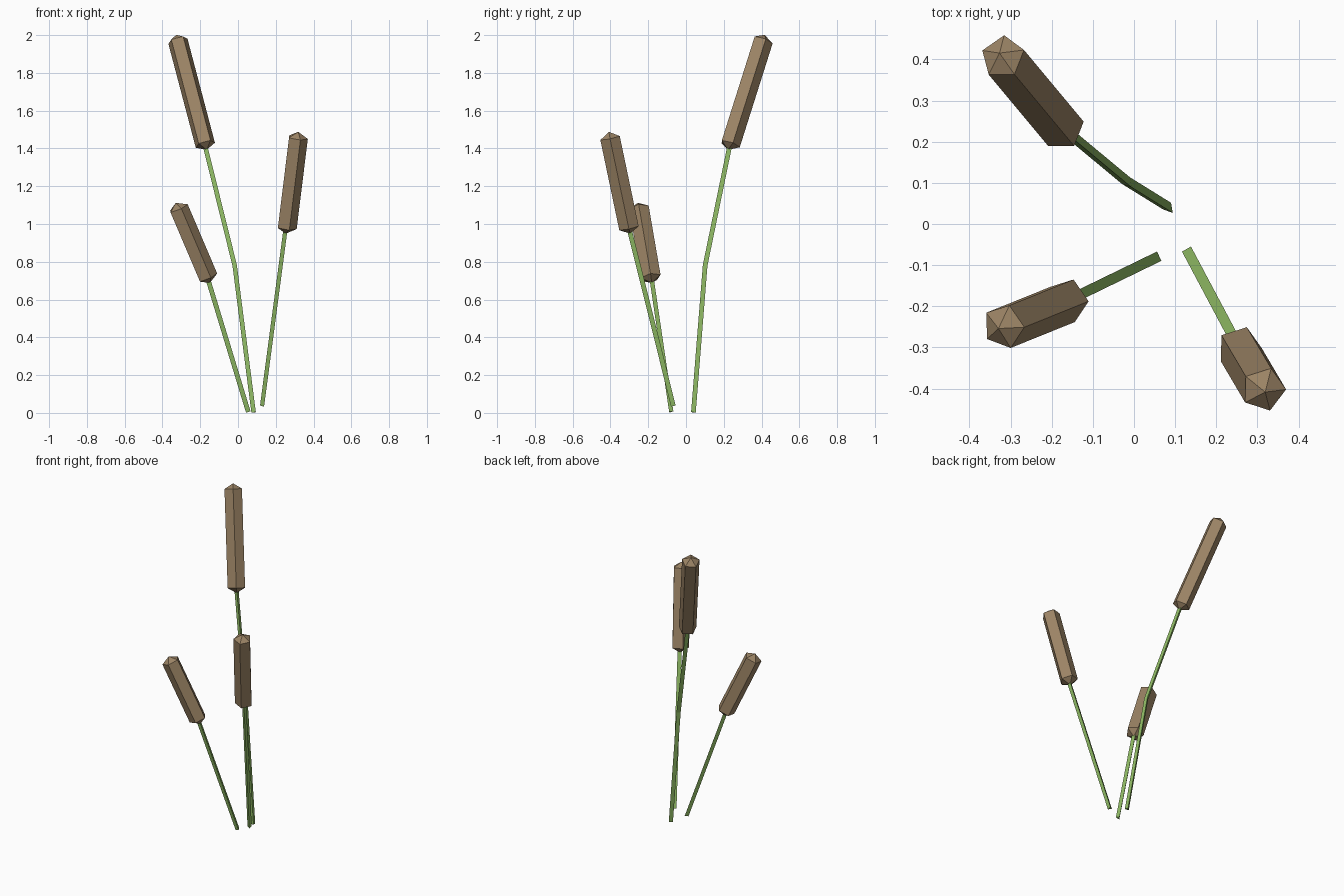
import bpy, math
from mathutils import Vector

if "Cube" in bpy.data.objects:
    bpy.data.objects.remove(bpy.data.objects["Cube"])


def material(name, color):
    m = bpy.data.materials.new(name)
    m.diffuse_color = (*color, 1)
    m.use_nodes = True
    m.node_tree.nodes["Principled BSDF"].inputs["Base Color"].default_value = m.diffuse_color
    return m


GREEN = material("stem green", (0.28, 0.50, 0.13))
BROWN = material("seed head brown", (0.33, 0.23, 0.13))


def ring(center, axis, radius, sides, phase):
    """Regular ring square to the axis; its first corner points along the plan angle."""
    a = axis.normalized()
    h = Vector((math.cos(phase), math.sin(phase), 0))
    u = (h - a * h.dot(a)).normalized() if abs(a.z) < 1e-6 else \
        Vector((h.x, h.y, -(h.x * a.x + h.y * a.y) / a.z)).normalized()
    v = a.cross(u)
    steps = [2 * math.pi * i / sides for i in range(sides)]
    return [center + radius * (u * math.cos(t) + v * math.sin(t)) for t in steps]


def prism(name, path, radius, sides, phase, mat, tip=0):
    """Faceted tube along the path, with flat ends or low pyramid ends."""
    path = [Vector(p) for p in path]
    n = len(path)
    verts, faces = [], []
    for i, p in enumerate(path):
        dirs = []
        if i > 0:
            dirs.append((p - path[i - 1]).normalized())
        if i < n - 1:
            dirs.append((path[i + 1] - p).normalized())
        verts += ring(p, sum(dirs, Vector()), radius, sides, phase)
    for k in range(n - 1):
        for i in range(sides):
            j = (i + 1) % sides
            b = k * sides
            faces.append((b + i, b + j, b + sides + j, b + sides + i))
    top = (n - 1) * sides
    if tip:
        low, high = len(verts), len(verts) + 1
        verts.append(path[0] + (path[0] - path[1]).normalized() * tip)
        verts.append(path[-1] + (path[-1] - path[-2]).normalized() * tip)
        for i in range(sides):
            j = (i + 1) % sides
            faces += [(j, i, low), (top + i, top + j, high)]
    else:
        faces += [tuple(reversed(range(sides))), tuple(range(top, top + sides))]
    me = bpy.data.meshes.new(name)
    me.from_pydata([tuple(v) for v in verts], [], faces)
    me.materials.append(mat)
    ob = bpy.data.objects.new(name, me)
    bpy.context.collection.objects.link(ob)


# Each reed: stem path below the head, head bottom, head top, stem and head corner angles
reeds = [
    ("tall", [(0.085, 0.038, 0.003), (-0.015, 0.10, 0.78)],
     (-0.174, 0.232, 1.422), (-0.319, 0.406, 1.972), -50, 18),
    ("middle", [(0.131, -0.067, 0.037)],
     (0.256, -0.302, 0.98), (0.315, -0.402, 1.457), 300, 0),
    ("short", [(0.055, -0.081, 0.006)],
     (-0.161, -0.186, 0.717), (-0.317, -0.249, 1.083), 204, -2),
]
for name, stem, low, high, stem_angle, head_angle in reeds:
    prism(name + "_stem", stem + [low], 0.0145, 3, math.radians(stem_angle), GREEN)
    prism(name + "_seed_head", [low, high], 0.055, 5, math.radians(head_angle), BROWN, 0.032)
